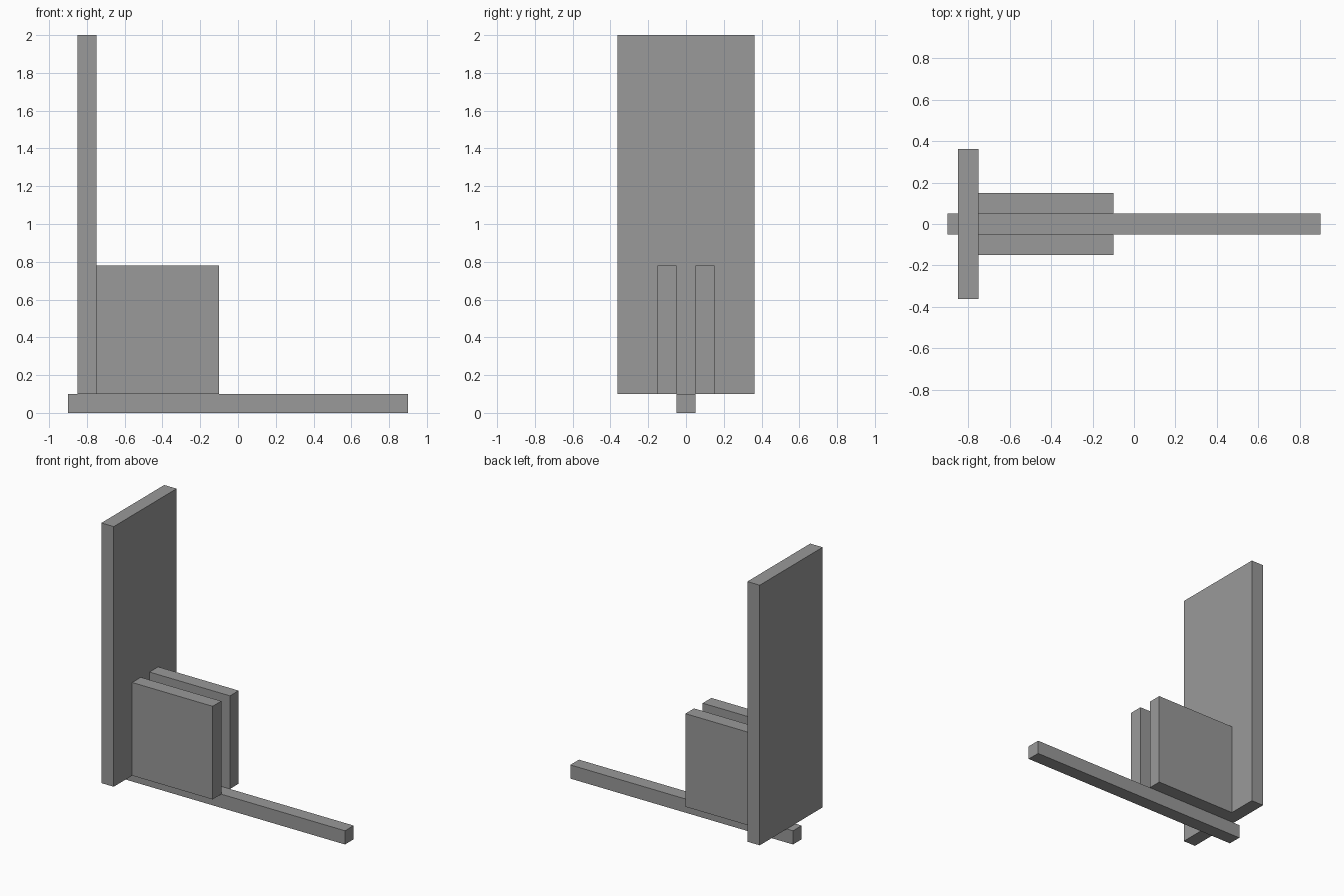
import bpy

cube = bpy.data.objects.get("Cube")
if cube:
    bpy.data.objects.remove(cube, do_unlink=True)

# Single plain grey
grey = bpy.data.materials.new("plain_grey")
grey.use_nodes = True
colour = (0.32, 0.32, 0.32, 1)
grey.diffuse_color = colour
grey.node_tree.nodes["Principled BSDF"].inputs["Base Color"].default_value = colour


def box(name, low, high):
    """Add a flat-shaded box spanning two opposite corners."""
    centre = [(a + b) / 2 for a, b in zip(low, high)]
    bpy.ops.mesh.primitive_cube_add(size=1, location=centre)
    obj = bpy.context.object
    obj.name = name
    obj.scale = [b - a for a, b in zip(low, high)]
    bpy.ops.object.transform_apply(location=False, rotation=False, scale=True)
    obj.data.materials.append(grey)
    return obj


T = 0.1          # board thickness
HALF = T / 2
PANEL_X = -0.85  # outer face of the upright panel

# Long rail on the ground
box("base_rail", (-0.9, -HALF, 0), (0.9, HALF, T))

# Tall upright panel across the rail
box("upright_panel", (PANEL_X, -0.363, T), (PANEL_X + T, 0.363, 2))

# Two parallel plates braced against the panel, either side of the rail
for name, y in (("front_side_plate", -T), ("back_side_plate", T)):
    box(name, (PANEL_X + T, y - HALF, T), (-0.1, y + HALF, 0.78))
